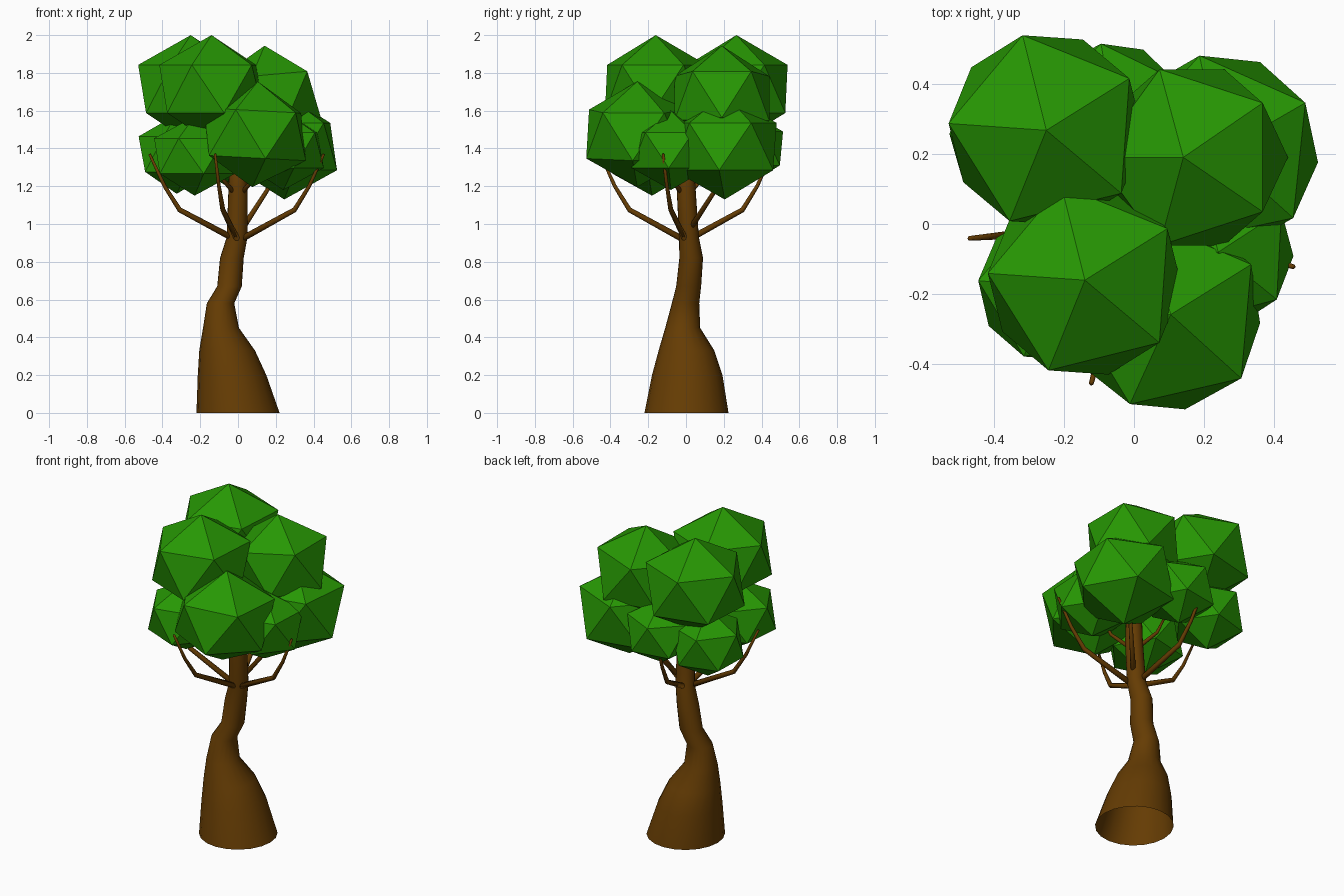
import bpy, bmesh
from math import sin, cos, pi, radians
from mathutils import Vector, Matrix

cube = bpy.data.objects.get("Cube")
if cube:
    bpy.data.objects.remove(cube)


def material(name, colour):
    m = bpy.data.materials.new(name)
    m.use_nodes = True
    m.diffuse_color = colour
    bsdf = next(n for n in m.node_tree.nodes if n.type == 'BSDF_PRINCIPLED')
    bsdf.inputs["Base Color"].default_value = colour
    bsdf.inputs["Roughness"].default_value = 0.9
    return m


bark = material("bark brown", (0.13, 0.045, 0.001, 1))
leaf = material("leaf green", (0.02, 0.31, 0.001, 1))


def finish(bm, name, mat, smooth):
    bmesh.ops.recalc_face_normals(bm, faces=bm.faces)
    for f in bm.faces:
        f.smooth = smooth
    mesh = bpy.data.meshes.new(name)
    bm.to_mesh(mesh)
    bm.free()
    mesh.materials.append(mat)
    ob = bpy.data.objects.new(name, mesh)
    bpy.context.collection.objects.link(ob)


def skin(name, rings, cap_start):
    """Join rings of points into a smooth tube with a closed far end."""
    bm = bmesh.new()
    loops = [[bm.verts.new(p) for p in ring] for ring in rings]
    n = len(loops[0])
    for a, b in zip(loops, loops[1:]):
        for i in range(n):
            j = (i + 1) % n
            bm.faces.new((a[i], a[j], b[j], b[i]))
    if cap_start:
        bm.faces.new(loops[0])
    bm.faces.new(loops[-1])
    finish(bm, name, bark, True)


# Trunk: height, x range, y range of each ring; open underneath
TRUNK = [
    (0.0, -.22, .22, -.22, .225),
    (0.2, -.213, .15, -.18, .193),
    (0.33, -.205, .09, -.145, .15),
    (0.45, -.185, .005, -.11, .075),
    (0.58, -.165, -.02, -.075, .07),
    (0.67, -.11, .02, -.052, .08),
    (0.82, -.095, .03, -.035, .09),
    (0.93, -.06, .05, -.037, .068),
    (1.2, -.05, .05, -.05, .05),
    (1.5, -.04, .04, -.04, .04),
]
SIDES = 20
rings = []
for z, x0, x1, y0, y1 in TRUNK:
    rings.append([((x0 + x1) / 2 + (x1 - x0) / 2 * cos(2 * pi * i / SIDES),
                   (y0 + y1) / 2 + (y1 - y0) / 2 * sin(2 * pi * i / SIDES), z)
                  for i in range(SIDES)])
skin("trunk", rings, False)


# Branches: bent tapering tubes reaching out of the trunk
def branch(name, angle, profile, radius):
    a = radians(angle)
    pts = [Vector((r * cos(a), r * sin(a), z)) for r, z in profile]
    rings = []
    for k, p in enumerate(pts):
        d = pts[min(k + 1, len(pts) - 1)] - pts[max(k - 1, 0)]
        q = d.to_track_quat('Z', 'Y')
        w = radius * (1 - 0.6 * k / (len(pts) - 1))
        rings.append([p + q @ Vector((w * cos(t * pi / 4), w * sin(t * pi / 4), 0))
                      for t in range(8)])
    skin(name, rings, True)


LOWER = [(.0, .91), (.31, 1.075), (.39, 1.2), (.47, 1.37)]
MIDDLE = [(.0, .94), (.22, 1.18), (.28, 1.35)]
UPPER = [(.0, 1.14), (.13, 1.25), (.18, 1.36)]
for label, angle in (("right", 185), ("front", 255), ("left", -15), ("back", 105)):
    branch(label + "_lower_branch", angle, LOWER, 0.017)
branch("back_left_middle_branch", 45, MIDDLE, 0.016)
for label, angle in (("back_right", 135), ("front_right", 225), ("front_left", 315)):
    branch(label + "_upper_branch", angle, UPPER, 0.014)


# Foliage: faceted clumps with centre, width radius, height radius, turn, sideways lean
def clump(name, centre, width, height, turn, lean=0):
    bm = bmesh.new()
    bmesh.ops.create_icosphere(bm, subdivisions=1, radius=1)
    ring = [v.co for v in bm.verts if 0.1 < v.co.z < 0.9]
    start = Vector((1, 0)).angle_signed(ring[0].xy)  # clockwise angle
    bm.transform(Matrix.Translation(centre)
                 @ Matrix.Rotation(radians(lean), 4, 'Y')
                 @ Matrix.Diagonal((width, width, height, 1))
                 @ Matrix.Rotation(radians(turn) + start, 4, 'Z'))
    finish(bm, name, leaf, False)


clump("foliage_top_back_right", (-.25, .267, 1.715), .312, .285, 104)
clump("foliage_top_front_right", (-.14, -.16, 1.715), .31, .285, 176)
clump("foliage_top_left", (.165, .19, 1.665), .295, .28, 108, -5)
clump("foliage_front", (.09, -.258, 1.475), .31, .28, 31, 3)
clump("foliage_back_left", (.245, .205, 1.41), .314, .28, 30)
clump("foliage_small_left", (.24, -.08, 1.39), .24, .21, 33)
clump("foliage_small_front_right", (-.23, -.18, 1.36), .24, .21, 31)
clump("foliage_small_back_right", (-.325, .25, 1.37), .225, .21, 178)
clump("foliage_small_back", (-.06, .32, 1.40), .22, .2, 100)
